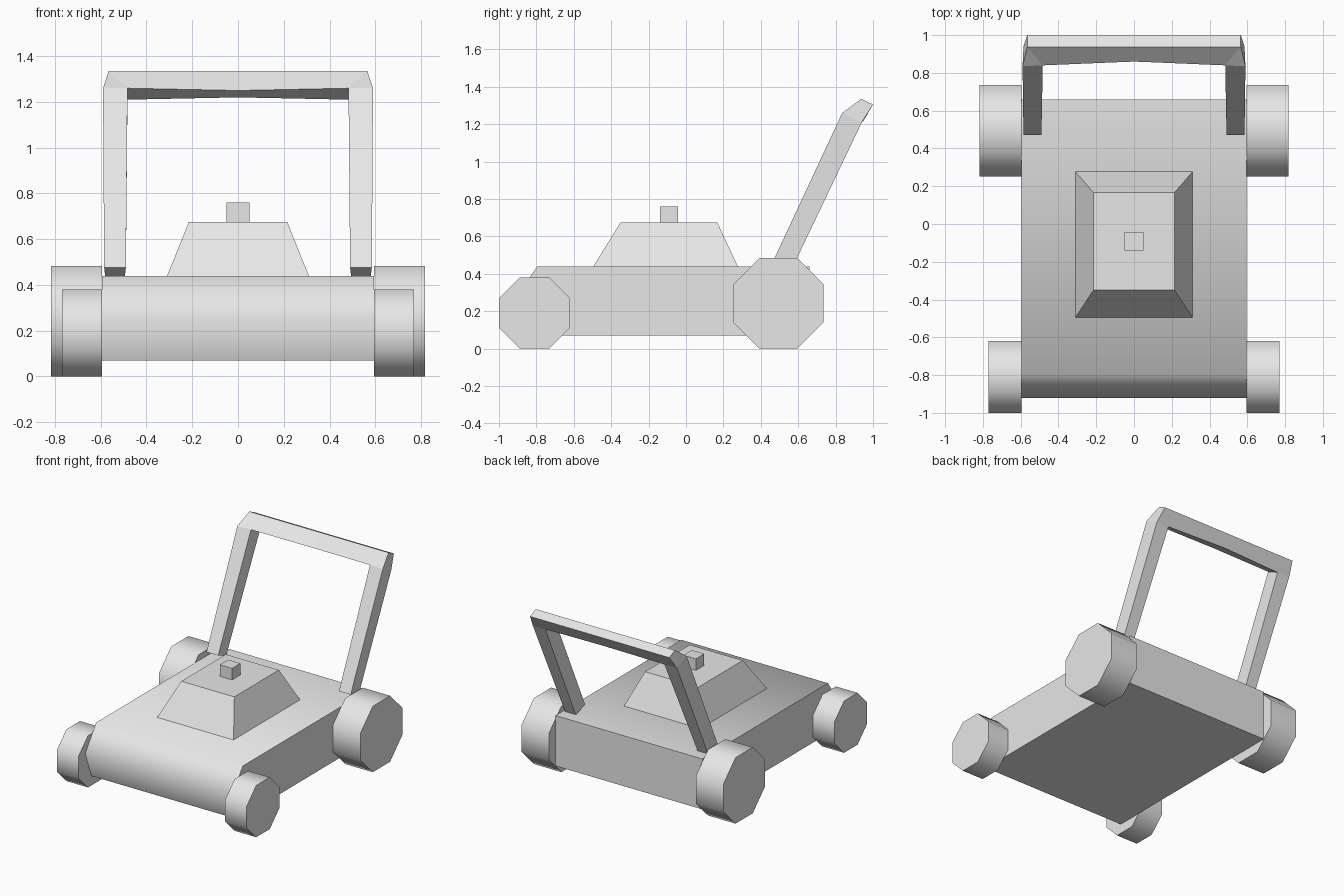
import bpy, bmesh, math

if "Cube" in bpy.data.objects:
    bpy.data.objects.remove(bpy.data.objects["Cube"])

grey = bpy.data.materials.new("plain_grey")
grey.diffuse_color = (0.8, 0.8, 0.8, 1)
grey.use_nodes = True
grey.node_tree.nodes["Principled BSDF"].inputs["Base Color"].default_value = grey.diffuse_color


def make(name, verts, faces, smooth=None):
    """Mesh object with outward normals; smooth = sharp-edge limit in degrees."""
    mesh = bpy.data.meshes.new(name)
    bm = bmesh.new()
    vs = [bm.verts.new(v) for v in verts]
    for f in faces:
        bm.faces.new([vs[i] for i in f])
    bmesh.ops.recalc_face_normals(bm, faces=bm.faces)
    if smooth:
        for f in bm.faces:
            f.smooth = True
        for e in bm.edges:
            e.smooth = e.calc_face_angle() < math.radians(smooth)
    bm.to_mesh(mesh)
    bm.free()
    mesh.materials.append(grey)
    ob = bpy.data.objects.new(name, mesh)
    bpy.context.collection.objects.link(ob)
    return ob


def loft(name, rings, smooth=None):
    """Join equal rings of points into a capped solid."""
    n = len(rings[0])
    verts = [p for r in rings for p in r]
    faces = [list(range(n)), [(len(rings) - 1) * n + i for i in range(n)]]
    for k in range(len(rings) - 1):
        for i in range(n):
            j = (i + 1) % n
            faces.append([k * n + i, k * n + j, (k + 1) * n + j, (k + 1) * n + i])
    return make(name, verts, faces, smooth)


def across(profile, x0, x1, name, smooth=None):
    """Extrude a (y, z) profile along x."""
    return loft(name, [[(x, y, z) for y, z in profile] for x in (x0, x1)], smooth)


def rect(hx, y0, y1, z):
    return [(-hx, y0, z), (hx, y0, z), (hx, y1, z), (-hx, y1, z)]


# Deck with a rounded nose
across([(0.66, 0.07), (0.66, 0.44), (-0.795, 0.44), (-0.92, 0.26), (-0.85, 0.07)],
       -0.595, 0.595, "deck", 62)

# Engine cover and cap
loft("engine_cover", [rect(0.31, -0.495, 0.277, 0.44), rect(0.215, -0.35, 0.167, 0.675)])
loft("engine_cap", [rect(0.05, -0.14, -0.043, 0.675), rect(0.05, -0.14, -0.043, 0.76)])


# Eight-sided wheels resting on the ground
def octagon(y, r):
    big = r / math.cos(math.pi / 8)
    angles = [math.pi / 8 + i * math.pi / 4 for i in range(8)]
    return [(y + big * math.cos(a), r + big * math.sin(a)) for a in angles]


for side, s in (("right", 1), ("left", -1)):
    across(octagon(0.494, 0.242), s * 0.595, s * 0.818, "rear_wheel_" + side, 50)
    across(octagon(-0.81, 0.19), s * 0.595, s * 0.77, "front_wheel_" + side, 50)

# Push handle: one loft up a leg, across the bar and down the other leg
# ring order: outer front, outer back, inner back, inner front
half = [
    [(0.585, 0.47, 0.477), (0.58, 0.57, 0.435), (0.495, 0.57, 0.435), (0.49, 0.47, 0.477)],
    [(0.59, 0.835, 1.26), (0.585, 0.94, 1.21), (0.483, 0.94, 1.21), (0.483, 0.84, 1.26)],
    [(0.565, 0.937, 1.335), (0.565, 1.0, 1.305), (0.483, 0.94, 1.21), (0.483, 0.84, 1.26)],
]
mid = [(0, 0.937, 1.335), (0, 1.0, 1.305), (0, 0.95, 1.22), (0, 0.86, 1.25)]
rings = half + [mid] + [[(-x, y, z) for x, y, z in r] for r in reversed(half)]
handle = loft("push_handle", rings)
bm = bmesh.new()
bm.from_mesh(handle.data)
bmesh.ops.remove_doubles(bm, verts=bm.verts, dist=0.0005)
bmesh.ops.dissolve_degenerate(bm, edges=bm.edges, dist=0.0005)
bmesh.ops.recalc_face_normals(bm, faces=bm.faces)
bm.to_mesh(handle.data)
bm.free()
